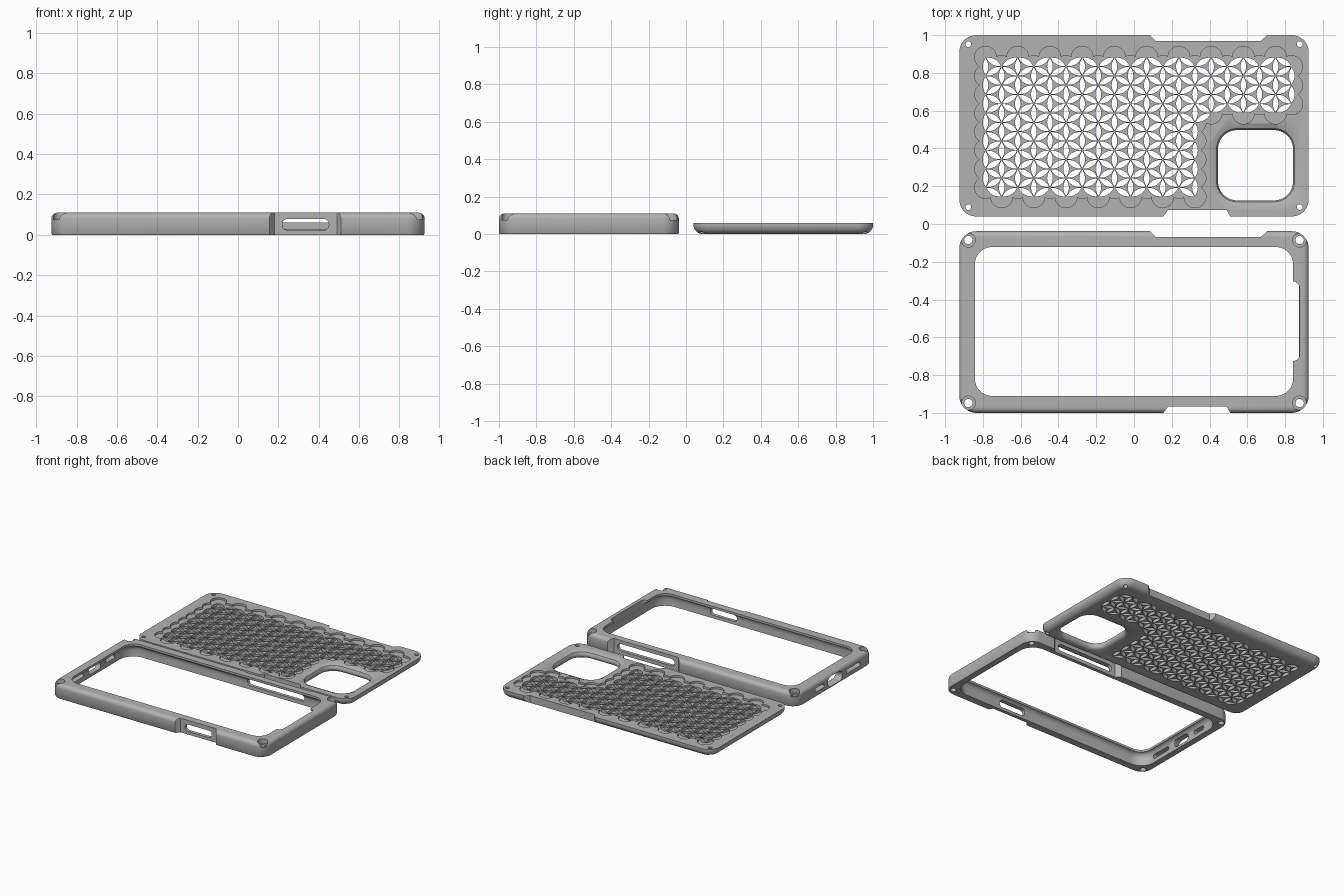
import bpy, bmesh, math

if "Cube" in bpy.data.objects:
    bpy.data.objects.remove(bpy.data.objects["Cube"])

mat = bpy.data.materials.new("grey plastic")
mat.diffuse_color = (0.45, 0.45, 0.45, 1)
mat.use_nodes = True
mat.node_tree.nodes["Principled BSDF"].inputs["Base Color"].default_value = mat.diffuse_color


def rounded_rect(x0, x1, y0, y1, r, seg=10):
    pts = []
    for cx, cy, a in ((x1 - r, y1 - r, 0), (x0 + r, y1 - r, 90), (x0 + r, y0 + r, 180), (x1 - r, y0 + r, 270)):
        for i in range(seg + 1):
            t = math.radians(a + 90 * i / seg)
            pts.append((cx + r * math.cos(t), cy + r * math.sin(t)))
    return pts


def circle(cx, cy, r, n=24):
    return [(cx + r * math.cos(2 * math.pi * i / n), cy + r * math.sin(2 * math.pi * i / n)) for i in range(n)]


def add_loft(bm, rings):
    """Closed solid through rings of (points, height)."""
    loops = [[bm.verts.new((x, y, z)) for x, y in pts] for pts, z in rings]
    n = len(loops[0])
    for a, b in zip(loops, loops[1:]):
        for i in range(n):
            bm.faces.new((a[i], a[(i + 1) % n], b[(i + 1) % n], b[i]))
    bm.faces.new(loops[0][::-1])
    bm.faces.new(loops[-1])


def solid(name, lofts, axes=None):
    """Object from several lofts; axes maps (u, v, w) to x, y, z."""
    bm = bmesh.new()
    for rings in lofts:
        add_loft(bm, rings)
    if axes:
        for v in bm.verts:
            v.co = axes(*v.co)
    bmesh.ops.recalc_face_normals(bm, faces=bm.faces)
    me = bpy.data.meshes.new(name)
    bm.to_mesh(me)
    bm.free()
    me.materials.append(mat)
    ob = bpy.data.objects.new(name, me)
    bpy.context.collection.objects.link(ob)
    return ob


def prism(pts, z0, z1):
    return [(pts, z0), (pts, z1)]


def cut(target, cutter):
    cutter.hide_render = True
    bpy.context.view_layer.objects.active = target
    m = target.modifiers.new("cut", 'BOOLEAN')
    m.operation, m.object, m.solver = 'DIFFERENCE', cutter, 'MANIFOLD'
    bpy.ops.object.modifier_apply(modifier=m.name)
    bpy.data.objects.remove(cutter)


def finish(ob):
    bpy.ops.object.select_all(action='DESELECT')
    ob.select_set(True)
    bpy.context.view_layer.objects.active = ob
    bpy.ops.object.shade_smooth_by_angle(angle=math.radians(35))


def body_ring(y0, y1, inset, z):
    return rounded_rect(-.925 + inset, .925 - inset, y0 + inset, y1 - inset, .09 - inset), z


def grip_notches(y0, y1):
    """Tapered side recesses shared by both halves."""
    back = [(.085, y1 + .02), (.085, y1), (.115, y1 - .032), (.67, y1 - .032), (.705, y1), (.705, y1 + .02)]
    front = [(.155, y0 - .02), (.155, y0), (.18, y0 + .033), (.49, y0 + .033), (.51, y0), (.51, y0 - .02)]
    return [prism(back, -.05, .2), prism(front, -.05, .2)]


# ---- Bumper frame ----
Y0, Y1 = -1.0, -.038
edge = [(.03 * (1 - math.cos(t)), .08 + .03 * math.sin(t)) for t in [math.pi / 2 * i / 6 for i in range(7)]]
frame = solid("bumper_frame", [[body_ring(Y0, Y1, .004, 0), body_ring(Y0, Y1, 0, .006)]
                               + [body_ring(Y0, Y1, i, z) for i, z in edge]])


def cavity(inset, z):
    return rounded_rect(-.876 + inset, .876 - inset, -.944 + inset, -.094 - inset, .12 - inset), z


# device pocket with a curved upper lip, then the screen opening
cut(frame, solid("pocket", [[cavity(.004, -.02), cavity(.002, .02), cavity(0, .05), cavity(.003, .07),
                             cavity(.012, .084), cavity(.025, .093)]]))
cut(frame, solid("screen_opening", [prism(rounded_rect(-.842, .842, -.91, -.122, .09), .05, .2)]))
cut(frame, solid("lip_relief", [prism(rounded_rect(.7, .877, -.725, -.305, .035), .05, .2)]))
cut(frame, solid("notches", grip_notches(Y0, Y1)))

# side button slots through the long walls
cut(frame, solid("back_slot", [prism(rounded_rect(.15, .64, .028, .082, .024, 6), -.2, .0)],
                 lambda u, v, w: (u, w, v)))
cut(frame, solid("front_slot", [prism(rounded_rect(.22, .45, .024, .078, .024, 6), -1.1, -.9)],
                 lambda u, v, w: (u, w, v)))

# charging port with flared mouth, and two sound slots
port = [(rounded_rect(-.61, -.43, .01, .088, .035, 6), -1), (rounded_rect(-.61, -.43, .01, .088, .035, 6), -.922),
        (rounded_rect(-.595, -.445, .02, .078, .028, 6), -.90), (rounded_rect(-.595, -.445, .02, .078, .028, 6), -.8)]
slots = [prism(rounded_rect(a, b, .034, .066, .015, 6), -1, -.8) for a, b in ((-.83, -.66), (-.385, -.275))]
cut(frame, solid("end_ports", [port] + slots, lambda u, v, w: (w, u, v)))

# screw holes with counterbores
screws = [(x, y) for x in (-.877, .877) for y in (Y0 + .052, Y1 - .047)]
cut(frame, solid("screw_holes", [[(circle(x, y, .022), -.05), (circle(x, y, .022), .075),
                                  (circle(x, y, .037), .0751), (circle(x, y, .037), .2)] for x, y in screws]))
finish(frame)

# ---- Back plate ----
P0, P1, H = .04, 1.0, .06
round_edge = [(.05 * (1 - math.sin(t)), .05 * (1 - math.cos(t))) for t in [math.pi / 2 * i / 8 for i in range(9)]]
plate = solid("back_plate", [[body_ring(P0, P1, i, z) for i, z in round_edge] + [body_ring(P0, P1, 0, H)]])
cut(plate, solid("notches", grip_notches(P0, P1)))

# triangular lattice of rosette centres, skipping the camera window
D = .0985
COL = D * math.sqrt(3) / 2
points = {}
for c in range(20):
    for k in range(9):
        x = -.786 + c * COL
        y = .144 + k * D + (D / 2 if c % 2 == 0 else 0)
        if y > .93 or (x > .36 and y < .575):
            continue
        points[(c, k)] = (x, y)

# shallow scalloped recess, in three sets of separate discs
for s in range(3):
    discs = [prism(circle(x, y, .058), H - .015, H + .05) for (c, k), (x, y) in points.items()
             if round((y - .144) / (D / 2) + 3 * c) // 2 % 3 == s]
    cut(plate, solid("recess", discs))


def petal(ax, ay, bx, by):
    mx, my, ux, uy = (ax + bx) / 2, (ay + by) / 2, (bx - ax) / D, (by - ay) / D
    out = []
    for side in (1, -1):
        for i in range(8):
            t = -1 + i / 4
            l, w = side * t * .45 * D, side * .15 * D * (1 - t * t)
            out.append((mx + ux * l + uy * w, my + uy * l - ux * w))
    return out


# petal-shaped openings along every lattice edge
pts = list(points.values())
petals = [prism(petal(*a, *b), -.05, .2) for i, a in enumerate(pts) for b in pts[i + 1:]
          if abs(math.dist(a, b) - D) < .002]
cut(plate, solid("petals", petals))


def window(grow, z):
    return rounded_rect(.445 - grow, .842 + grow, .125 - grow, .497 + grow, .1 + grow), z


# camera window with eased rim, and corner screw holes
cut(plate, solid("camera_window", [[window(.02, -.02), window(.02, 0), window(.006, .008), window(0, .02),
                                    window(0, .034), window(.008, .048), window(.034, H), window(.034, .1)]]))
cut(plate, solid("plate_screw_holes", [prism(circle(x, y, .015), -.05, .2)
                                       for x in (-.877, .877) for y in (P0 + .049, P1 - .048)]))
finish(plate)
